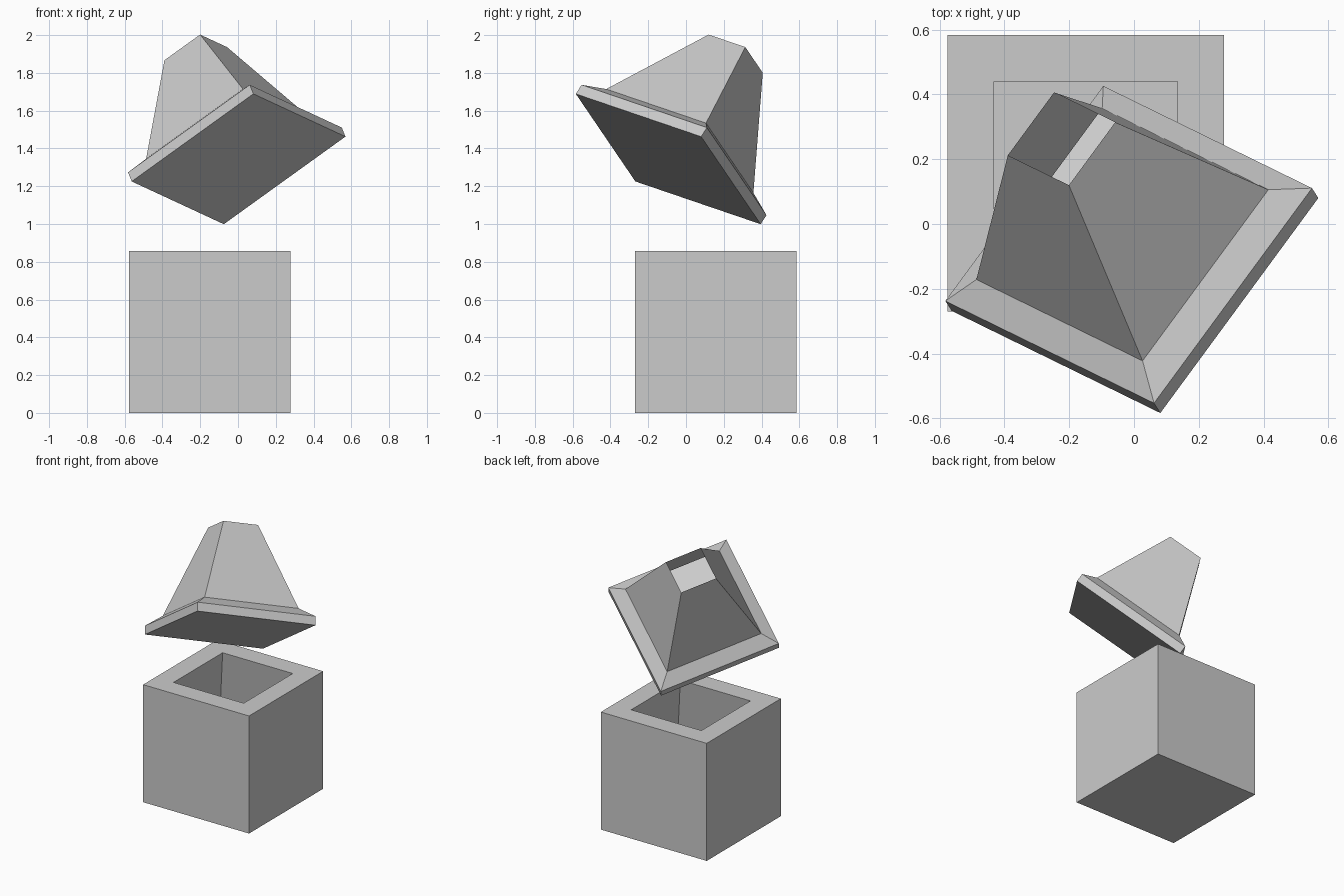
import bpy, bmesh
from mathutils import Matrix, Vector

cube = bpy.data.objects.get("Cube")
if cube:
    bpy.data.objects.remove(cube, do_unlink=True)

grey = bpy.data.materials.new("plain grey")
grey.use_nodes = True
color = (0.6, 0.6, 0.6, 1)
grey.diffuse_color = color
grey.node_tree.nodes["Principled BSDF"].inputs["Base Color"].default_value = color


def square_shell(name, rings, matrix, cap_last=False):
    """Join square rings given as (half width, height); the first is capped."""
    bm = bmesh.new()
    loops = []
    for half, z in rings:
        corners = ((-1, -1), (1, -1), (1, 1), (-1, 1))
        loops.append([bm.verts.new((half * x, half * y, z)) for x, y in corners])
    bm.faces.new(loops[0][::-1])
    for low, high in zip(loops, loops[1:]):
        for i in range(4):
            j = (i + 1) % 4
            bm.faces.new((low[i], low[j], high[j], high[i]))
    if cap_last:
        bm.faces.new(loops[-1])
    mesh = bpy.data.meshes.new(name)
    bm.to_mesh(mesh)
    bm.free()
    mesh.materials.append(grey)
    obj = bpy.data.objects.new(name, mesh)
    obj.matrix_world = matrix
    bpy.context.collection.objects.link(obj)


# Open box: outer walls, flat rim, then a cavity that widens downwards
HALF = 0.427
square_shell("box", [(HALF, 0), (HALF, 0.857), (0.283, 0.857), (0.395, 0.1)],
             Matrix.Translation((-0.149, 0.157, 0)), cap_last=True)

# Tilted lid: thin edge, sloped border and a hollow tapering spout, open on top
axis_z = Vector((-0.324, 0.51, 0.797)).normalized()
axis_x = Vector((0.571, 0.777, -0.265)).normalized()
axis_y = axis_z.cross(axis_x).normalized()
axis_x = axis_y.cross(axis_z)
tilt = Matrix((axis_x, axis_y, axis_z)).transposed().to_4x4()
square_shell("lid", [(HALF, 0), (HALF, 0.06), (0.34, 0.12), (0.125, 0.7)],
             Matrix.Translation((0.003, -0.094, 1.344)) @ tilt)
